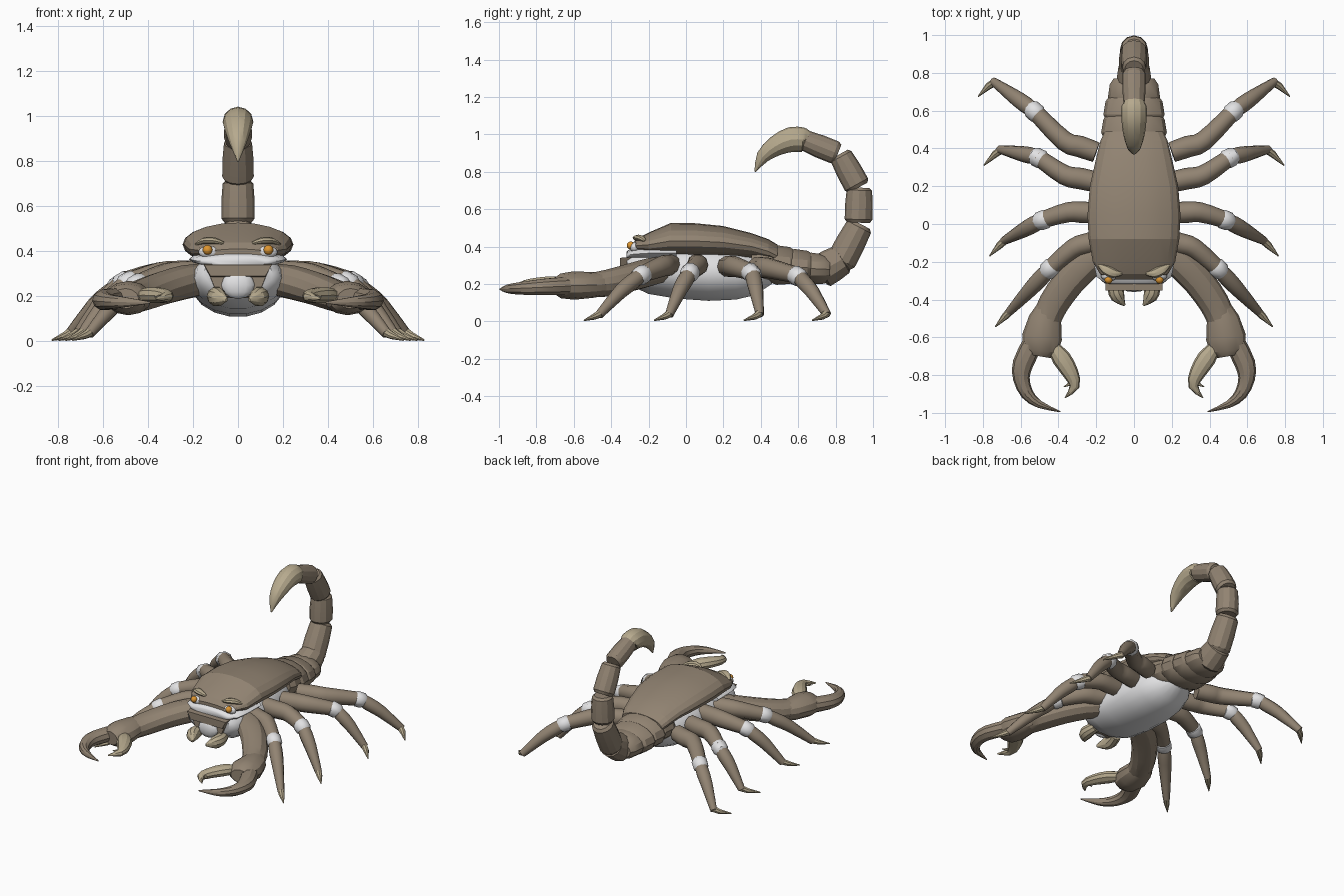
import bpy, bmesh, math
from mathutils import Vector

if "Cube" in bpy.data.objects:
    bpy.data.objects.remove(bpy.data.objects["Cube"])

def material(name, rgb):
    m = bpy.data.materials.new(name)
    m.diffuse_color = (*rgb, 1)
    m.use_nodes = True
    m.node_tree.nodes["Principled BSDF"].inputs["Base Color"].default_value = m.diffuse_color
    return m

BROWN = material("shell brown", (0.285, 0.228, 0.168))
TAN = material("claw tan", (0.47, 0.40, 0.27))
WHITE = material("underside pale grey", (0.76, 0.76, 0.77))
ORANGE = material("eye orange", (0.72, 0.30, 0.03))


def finish(name, bm, mat, angle=28):
    bmesh.ops.recalc_face_normals(bm, faces=bm.faces)
    me = bpy.data.meshes.new(name)
    bm.to_mesh(me)
    bm.free()
    me.materials.append(mat)
    ob = bpy.data.objects.new(name, me)
    bpy.context.collection.objects.link(ob)
    bpy.context.view_layer.objects.active = ob
    ob.select_set(True)
    bpy.ops.object.shade_smooth_by_angle(angle=math.radians(angle))
    ob.select_set(False)
    return ob


def refine(pts, n):
    """Catmull-Rom resampling of a path together with its radii."""
    out = []
    for i in range(len(pts) - 1):
        a, b = pts[i], pts[i + 1]
        p = pts[max(i - 1, 0)]
        q = pts[min(i + 2, len(pts) - 1)]
        for k in range(n):
            t = k / n
            out.append([0.5 * (2 * b0 + (c0 - a0) * t + (2 * a0 - 5 * b0 + 4 * c0 - d0) * t * t
                               + (3 * b0 - a0 - 3 * c0 + d0) * t ** 3)
                        for a0, b0, c0, d0 in zip(p, a, b, q)])
    return out + [list(pts[-1])]


def tube(name, pts, mat, sides=10, axis=None, side=None, n=1, angle=28):
    """Sweep an oval along pts of (x, y, z, lateral radius, vertical radius)."""
    pts = refine(pts, n)
    bm = bmesh.new()
    c = [Vector(p[:3]) for p in pts]
    rings = []
    for i, p in enumerate(pts):
        t = Vector(axis) if axis else (c[min(i + 1, len(c) - 1)] - c[max(i - 1, 0)]).normalized()
        lat = Vector(side) if side else t.cross(Vector((0, 0, 1))).normalized()
        up = lat.cross(t)
        ring = []
        for k in range(sides):
            a = 2 * math.pi * k / sides
            ring.append(bm.verts.new(c[i] + lat * math.cos(a) * p[3] + up * math.sin(a) * p[4]))
        rings.append(ring)
    for a, b in zip(rings, rings[1:]):
        for k in range(sides):
            j = (k + 1) % sides
            bm.faces.new((a[k], a[j], b[j], b[k]))
    bm.faces.new(rings[0])
    bm.faces.new(rings[-1])
    return finish(name, bm, mat, angle)


def hull_y(name, stations, mat, sides=16, angle=28, n=1):
    """Body part along y from stations of (y, half width, bottom, top)."""
    pts = [(0, y, (b + t) / 2, w, (t - b) / 2) for y, w, b, t in stations]
    return tube(name, pts, mat, sides, (0, 1, 0), (1, 0, 0), n, angle)


def ball(name, loc, scale, mat, seg=12):
    bm = bmesh.new()
    bmesh.ops.create_uvsphere(bm, u_segments=seg, v_segments=seg // 2, radius=1)
    for v in bm.verts:
        v.co = Vector(v.co[i] * scale[i] + loc[i] for i in range(3))
    return finish(name, bm, mat, 60)


def mirrored(s, pts):
    return [(s * p[0], *p[1:]) for p in pts]


def slab(name, front, back, mat):
    """Block bridging two trapezoids of (y, z low, half width low, z high, half width high)."""
    bm = bmesh.new()
    f, b = [[bm.verts.new(v) for v in ((-w0, y, z0), (w0, y, z0), (w1, y, z1), (-w1, y, z1))]
            for y, z0, w0, z1, w1 in (front, back)]
    bm.faces.new(f)
    bm.faces.new(b)
    for k in range(4):
        j = (k + 1) % 4
        bm.faces.new((f[k], f[j], b[j], b[k]))
    return finish(name, bm, mat)


# Domed back shell
hull_y("carapace", [(-.293, .13, .375, .41), (-.265, .18, .37, .44), (-.2, .218, .345, .475),
                    (-.08, .24, .335, .527), (.05, .246, .335, .525), (.2, .234, .335, .51),
                    (.35, .2, .33, .472), (.44, .178, .31, .44), (.49, .155, .29, .41)],
       BROWN, 20, 12)

# Pale rounded underside and lip band
hull_y("belly", [(-.315, .155, .225, .37), (-.285, .19, .185, .39), (-.2, .208, .145, .405),
                 (-.05, .213, .12, .41), (.12, .21, .108, .41), (.27, .19, .115, .40),
                 (.37, .15, .14, .37), (.46, .08, .20, .33)], WHITE, 18, 40)
hull_y("lip", [(-.318, .13, .332, .372), (-.312, .155, .328, .38), (-.28, .198, .325, .395),
               (-.2, .215, .325, .405), (-.05, .218, .33, .40)], WHITE, 16, 40)

# Overlapping abdomen rings
for i, (y, w, b, t) in enumerate([(.37, .180, .205, .435), (.465, .174, .193, .41),
                                  (.56, .162, .191, .39), (.65, .138, .195, .37)]):
    hull_y(f"abdomen_ring_{i + 1}", [(y - .02, w * .9, b + .015, t - .015), (y + .02, w, b, t),
                                     (y + .09, w * .93, b + .005, t - .01),
                                     (y + .12, w * .78, b + .02, t - .03)], BROWN, 14)

# Tail: barrel segments curling upward, given by ends (y, z) and radii
tail = [((.72, .265), (.84, .335), .092, .082), ((.825, .315), (.93, .515), .08, .072),
        ((.922, .535), (.927, .71), .074, .068), ((.917, .722), (.825, .89), .07, .062),
        ((.805, .90), (.63, .97), .062, .056)]
for i, (a, b, r0, r1) in enumerate(tail):
    a, b = Vector((0, *a)), Vector((0, *b))
    pts = [(*a.lerp(b, f), r, r) for f, r in
           ((-.04, r0 * .82), (.06, r0), (.5, (r0 + r1) / 2 + .003), (.95, r1), (1.03, r1 * .78))]
    tube(f"tail_segment_{i + 1}", pts, BROWN, 12, (b - a).normalized(), (1, 0, 0))
tube("stinger", [(0, .635, .97, .056, .056), (0, .625, .972, .067, .065), (0, .56, .972, .067, .067),
                 (0, .48, .938, .058, .054), (0, .41, .88, .038, .036), (0, .37, .80, .004, .004)],
     TAN, 12, side=(1, 0, 0), n=2)

# Upper jaw shelf, mouth wall and pale tongue
slab("upper_jaw", (-.352, .29, .122, .34, .15), (-.25, .275, .122, .347, .155), BROWN)
slab("mouth_wall", (-.33, .20, .088, .30, .128), (-.27, .19, .088, .30, .132), BROWN)
ball("tongue", (0, -.33, .25), (.074, .03, .062), WHITE)

# Legs: hip, thigh, joint, knee, tip
legs = [
    [(.17, -.08, .305), (.32, -.13, .293), (.45, -.24, .25), (.66, -.465, .035), (.735, -.545, .006)],
    [(.17, .06, .308), (.35, .062, .298), (.49, .02, .262), (.69, -.09, .035), (.765, -.17, .006)],
    [(.19, .22, .295), (.37, .26, .293), (.51, .355, .262), (.71, .395, .035), (.795, .31, .006)],
    [(.2, .38, .29), (.37, .44, .285), (.53, .60, .245), (.745, .755, .035), (.825, .675, .006)],
]

for s, word in ((1, "right"), (-1, "left")):
    for i, leg in enumerate(legs):
        hip, thigh, joint, knee, tip = [Vector((s * p[0], p[1], p[2])) for p in leg]
        label = f"{word}_leg_{i + 1}"
        tube(label + "_upper", [(*hip, .054, .056), (*hip.lerp(thigh, .5), .057, .058),
                                (*thigh, .053, .055), (*joint, .044, .044)], BROWN, 10, n=3, angle=40)
        d = (knee - joint).normalized()
        e = (joint - thigh).normalized()
        tube(label + "_joint", [(*(joint - e * .04), .04, .04), (*(joint - e * .027), .051, .051),
                                (*(joint + d * .02), .05, .05), (*(joint + d * .038), .036, .036)],
             WHITE, 10, angle=40)
        mid = joint.lerp(knee, .5) + Vector((0, 0, .015))
        tube(label + "_lower", [(*joint, .038, .038), (*joint.lerp(mid, .4), .044, .043),
                                (*mid, .039, .039), (*knee, .022, .024)], BROWN, 10, n=2, angle=40)
        tube(label + "_foot", [(*knee.lerp(joint, .04), .021, .023), (*knee.lerp(tip, .3), .019, .017),
                               (*tip, .003, .004)], TAN, 8)

    # Pincer arm, palm and two fingers
    tube(f"{word}_arm", mirrored(s, [(.15, -.14, .275, .07, .07), (.24, -.2, .262, .085, .076),
                                     (.34, -.3, .235, .084, .075), (.425, -.42, .205, .08, .072),
                                     (.46, -.5, .195, .076, .066)]), BROWN, 12, n=2)
    tube(f"{word}_palm", mirrored(s, [(.455, -.44, .197, .06, .06), (.47, -.5, .195, .086, .069),
                                      (.487, -.6, .192, .106, .076), (.495, -.67, .19, .092, .066),
                                      (.50, -.70, .19, .06, .045)]), BROWN, 12)
    tube(f"{word}_outer_finger", mirrored(s, [(.535, -.63, .19, .055, .05), (.588, -.74, .185, .055, .047),
                                              (.596, -.82, .18, .044, .041), (.565, -.90, .176, .034, .033),
                                              (.50, -.955, .174, .02, .023), (.39, -.994, .172, .003, .004)]),
         BROWN, 10, n=2)
    tube(f"{word}_inner_finger", mirrored(s, [(.43, -.65, .2, .032, .03), (.385, -.71, .205, .05, .037),
                                              (.335, -.79, .203, .042, .033), (.315, -.86, .198, .026, .024),
                                              (.365, -.92, .19, .003, .004)]), TAN, 10, n=2)
    tube(f"{word}_finger_tooth", mirrored(s, [(.325, -.84, .2, .014, .014), (.372, -.862, .198, .002, .002)]),
         TAN, 6)

    # Mouth fangs
    tube(f"{word}_fang", mirrored(s, [(.085, -.28, .21, .035, .035), (.097, -.34, .2, .042, .042),
                                      (.085, -.385, .195, .038, .04), (.05, -.43, .185, .006, .008)]),
         TAN, 10, n=2)

    # Eye in a pale socket with a brow ridge
    ball(f"{word}_socket", (s * .13, -.275, .396), (.046, .026, .028), WHITE)
    ball(f"{word}_eye", (s * .135, -.295, .406), (.022, .022, .022), ORANGE)
    tube(f"{word}_brow", mirrored(s, [(.065, -.262, .435, .008, .008), (.105, -.262, .447, .024, .015),
                                      (.15, -.242, .446, .025, .015), (.185, -.218, .43, .008, .007)]),
         TAN, 8, n=2)
